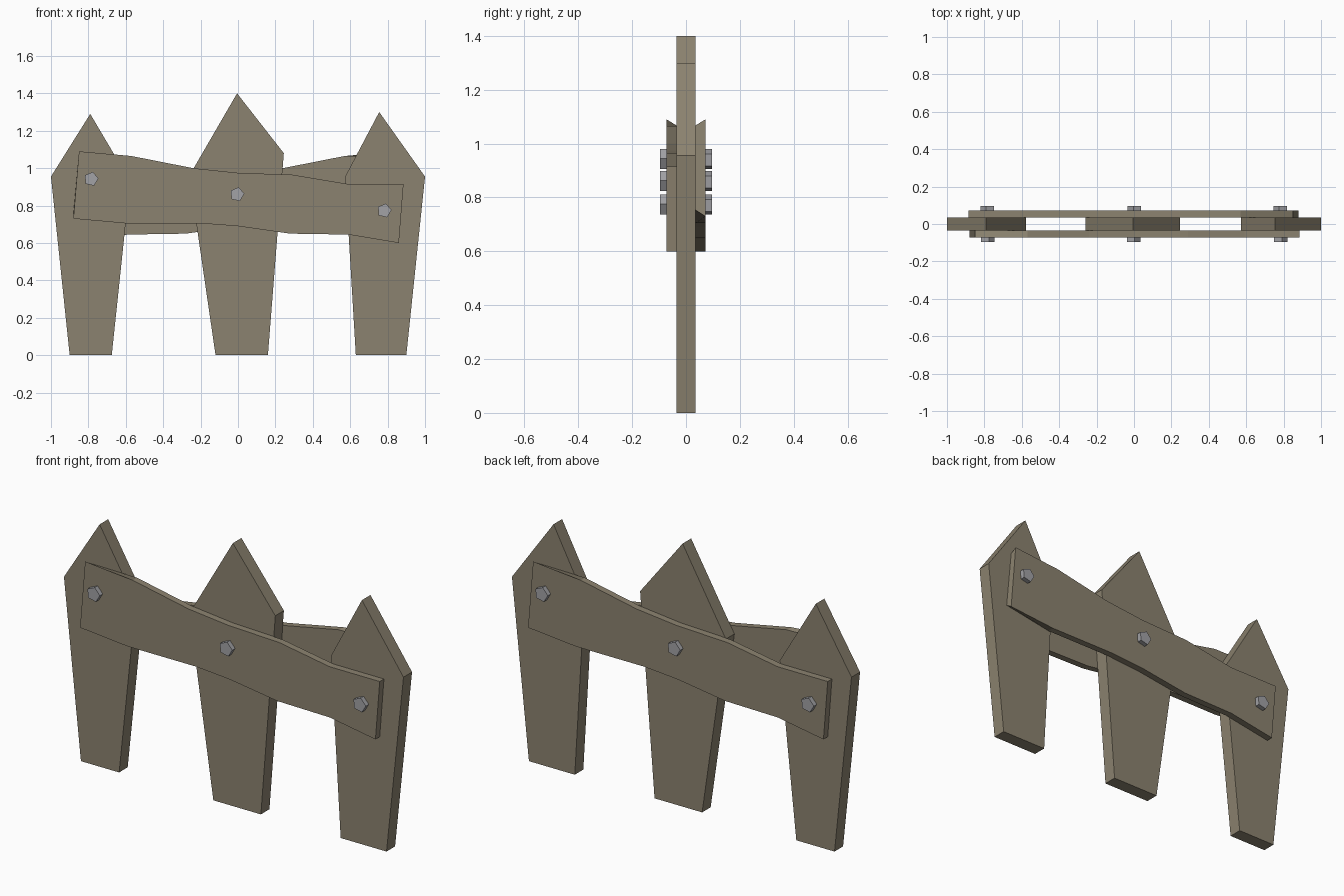
import bpy
import bmesh
from math import cos, sin, radians

if "Cube" in bpy.data.objects:
    bpy.data.objects.remove(bpy.data.objects["Cube"])


def make_material(name, rgb, roughness):
    mat = bpy.data.materials.new(name)
    mat.use_nodes = True
    mat.diffuse_color = (*rgb, 1)
    bsdf = mat.node_tree.nodes["Principled BSDF"]
    bsdf.inputs["Base Color"].default_value = (*rgb, 1)
    bsdf.inputs["Roughness"].default_value = roughness
    return mat


wood = make_material("weathered wood", (0.26, 0.225, 0.16), 0.9)
metal = make_material("grey metal", (0.36, 0.36, 0.38), 0.7)


def make_prism(name, outline, y_near, y_far, mat, far_outline=None, turn=1):
    """Join an x-z outline at two depths; turn=-1 spins it to the back."""
    bm = bmesh.new()
    near = [bm.verts.new((turn * x, turn * y_near, z)) for x, z in outline]
    far = [bm.verts.new((turn * x, turn * y_far, z))
           for x, z in far_outline or outline]
    bm.faces.new(near)
    bm.faces.new(far[::-1])
    count = len(near)
    for i in range(count):
        j = (i + 1) % count
        bm.faces.new((near[i], far[i], far[j], near[j]))
    bmesh.ops.recalc_face_normals(bm, faces=bm.faces)
    mesh = bpy.data.meshes.new(name)
    bm.to_mesh(mesh)
    bm.free()
    mesh.materials.append(mat)
    obj = bpy.data.objects.new(name, mesh)
    bpy.context.collection.objects.link(obj)
    return obj


# Pointed posts
posts = {
    "right_post": [(-0.9, 0), (-0.675, 0), (-0.577, 0.93),
                   (-0.79, 1.29), (-1, 0.955)],
    "middle_post": [(-0.12, 0), (0.16, 0), (0.245, 1.08),
                    (-0.005, 1.4), (-0.26, 0.96)],
    "left_post": [(0.63, 0), (0.9, 0), (1, 0.955),
                  (0.755, 1.3), (0.573, 0.955)],
}
for name, outline in posts.items():
    make_prism(name, outline, -0.036, 0.036, wood)

# Crooked rails, the back one a half turn of the front one
bottom = [(-0.88, 0.73), (-0.6, 0.705), (-0.2, 0.705), (0, 0.69),
          (0.28, 0.65), (0.59, 0.645), (0.86, 0.6)]
top = [(0.885, 0.915), (0.59, 0.915), (0.29, 0.965), (0, 0.975),
       (-0.24, 1.0), (-0.57, 1.065), (-0.85, 1.09)]
rail = bottom + top
inner_rail = [(-0.88, 0.753)] + rail[1:-1] + [(-0.85, 1.068)]

# Five-sided bolt heads along each rail
bolts = {"high": (-0.785, 0.942), "middle": (-0.005, 0.86),
         "low": (0.782, 0.773)}
for side, turn in (("front", 1), ("back", -1)):
    make_prism(side + "_rail", rail, -0.072, -0.036, wood, inner_rail, turn)
    for place, (cx, cz) in bolts.items():
        angles = [radians(5 + 72 * k) for k in range(5)]
        head = [(cx + 0.039 * cos(a), cz + 0.039 * sin(a)) for a in angles]
        make_prism(f"{side}_{place}_bolt", head, -0.097, -0.065, metal,
                   turn=turn)
